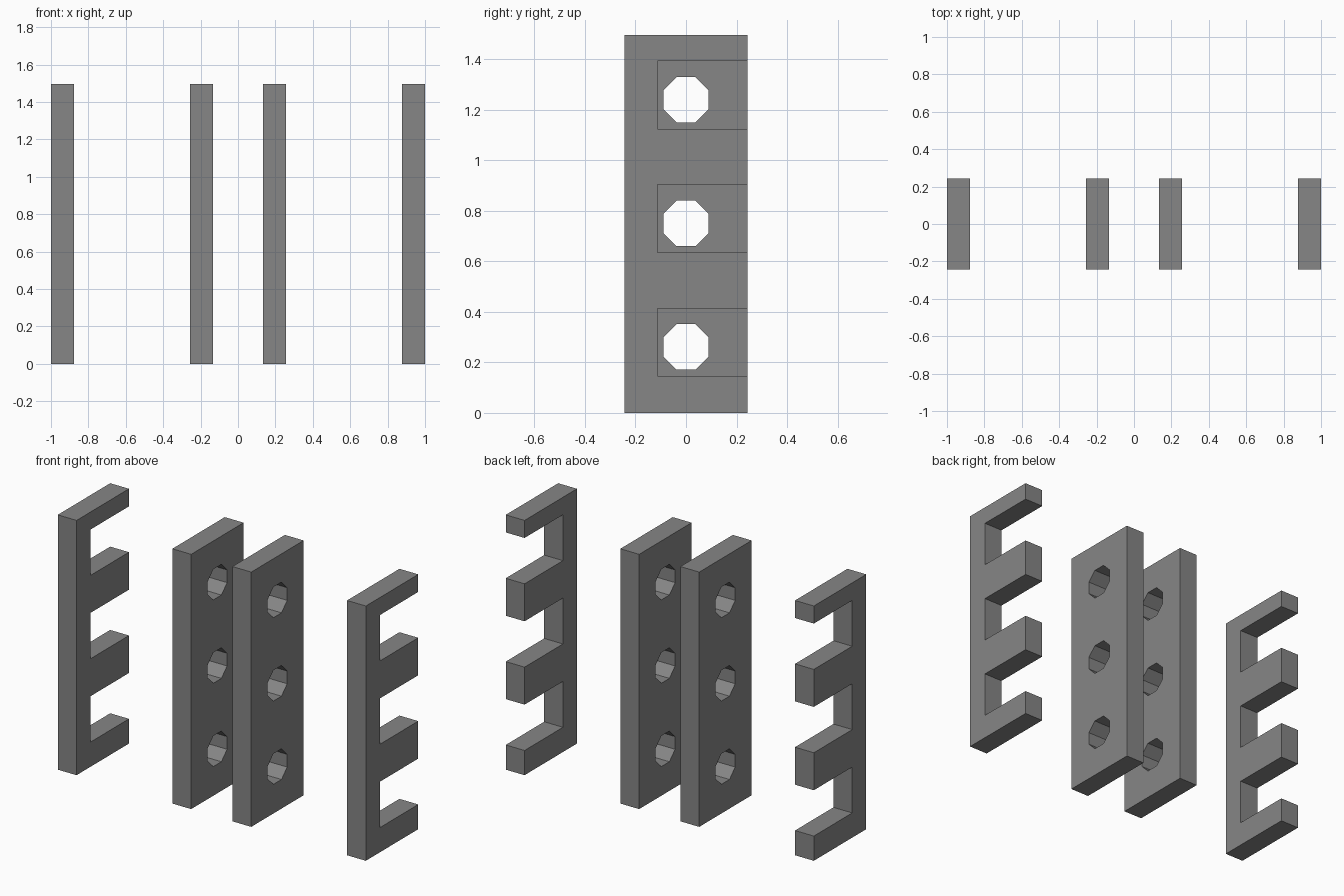
import bpy
import bmesh
import math
from mathutils import Matrix

cube = bpy.data.objects.get("Cube")
if cube:
    bpy.data.objects.remove(cube, do_unlink=True)

grey = bpy.data.materials.new("mid_grey")
grey.use_nodes = True
colour = (0.24, 0.24, 0.24, 1)
grey.diffuse_color = colour
grey.node_tree.nodes["Principled BSDF"].inputs["Base Color"].default_value = colour

HALF_DEPTH, HEIGHT, THICK = 0.243, 1.495, 0.122
PITCH = 0.489


def make_panel(name, x, outlines):
    """Extrude closed (y, z) outlines along x; inner outlines become holes."""
    curve = bpy.data.curves.new(name + "_profile", 'CURVE')
    curve.dimensions = '2D'
    curve.fill_mode = 'BOTH'
    curve.extrude = THICK / 2
    for outline in outlines:
        spline = curve.splines.new('POLY')
        spline.points.add(len(outline) - 1)
        for point, (y, z) in zip(spline.points, outline):
            point.co = (y, z, 0, 1)
        spline.use_cyclic_u = True
    helper = bpy.data.objects.new(name + "_profile", curve)
    bpy.context.collection.objects.link(helper)
    bpy.context.view_layer.update()
    evaluated = helper.evaluated_get(bpy.context.evaluated_depsgraph_get())
    mesh = bpy.data.meshes.new_from_object(evaluated)
    bpy.data.objects.remove(helper, do_unlink=True)

    # Weld, stand upright and shade flat
    bm = bmesh.new()
    bm.from_mesh(mesh)
    bmesh.ops.remove_doubles(bm, verts=bm.verts, dist=0.0005)
    upright = Matrix.Rotation(math.pi / 2, 4, 'Z') @ Matrix.Rotation(math.pi / 2, 4, 'X')
    bm.transform(Matrix.Translation((x, 0, 0)) @ upright)
    bmesh.ops.recalc_face_normals(bm, faces=bm.faces)
    for face in bm.faces:
        face.smooth = False
        face.material_index = 0
    bm.to_mesh(mesh)
    bm.free()
    mesh.materials.clear()
    mesh.materials.append(grey)
    mesh.name = name
    panel = bpy.data.objects.new(name, mesh)
    bpy.context.collection.objects.link(panel)


# Inner plate: rectangle with three octagonal holes
plate = [(-HALF_DEPTH, 0), (HALF_DEPTH, 0), (HALF_DEPTH, HEIGHT), (-HALF_DEPTH, HEIGHT)]
radius = 0.09 / math.cos(math.pi / 8)
holes = []
for i in range(3):
    angles = [(k + 0.5) * math.pi / 4 for k in range(8)]
    holes.append([(radius * math.cos(a), 0.261 + i * PITCH + radius * math.sin(a))
                  for a in angles])

# Outer rack: rectangle with three slots open at the back
rack = [(-HALF_DEPTH, 0), (HALF_DEPTH, 0)]
for i in range(3):
    low = 0.145 + i * PITCH
    high = low + 0.269
    rack += [(HALF_DEPTH, low), (-0.113, low), (-0.113, high), (HALF_DEPTH, high)]
rack += [(HALF_DEPTH, HEIGHT), (-HALF_DEPTH, HEIGHT)]

for side, sign in (("left", 1), ("right", -1)):
    make_panel(side + "_holed_plate", sign * 0.195, [plate] + holes)
    make_panel(side + "_slotted_rack", sign * (1 - THICK / 2), [rack])
